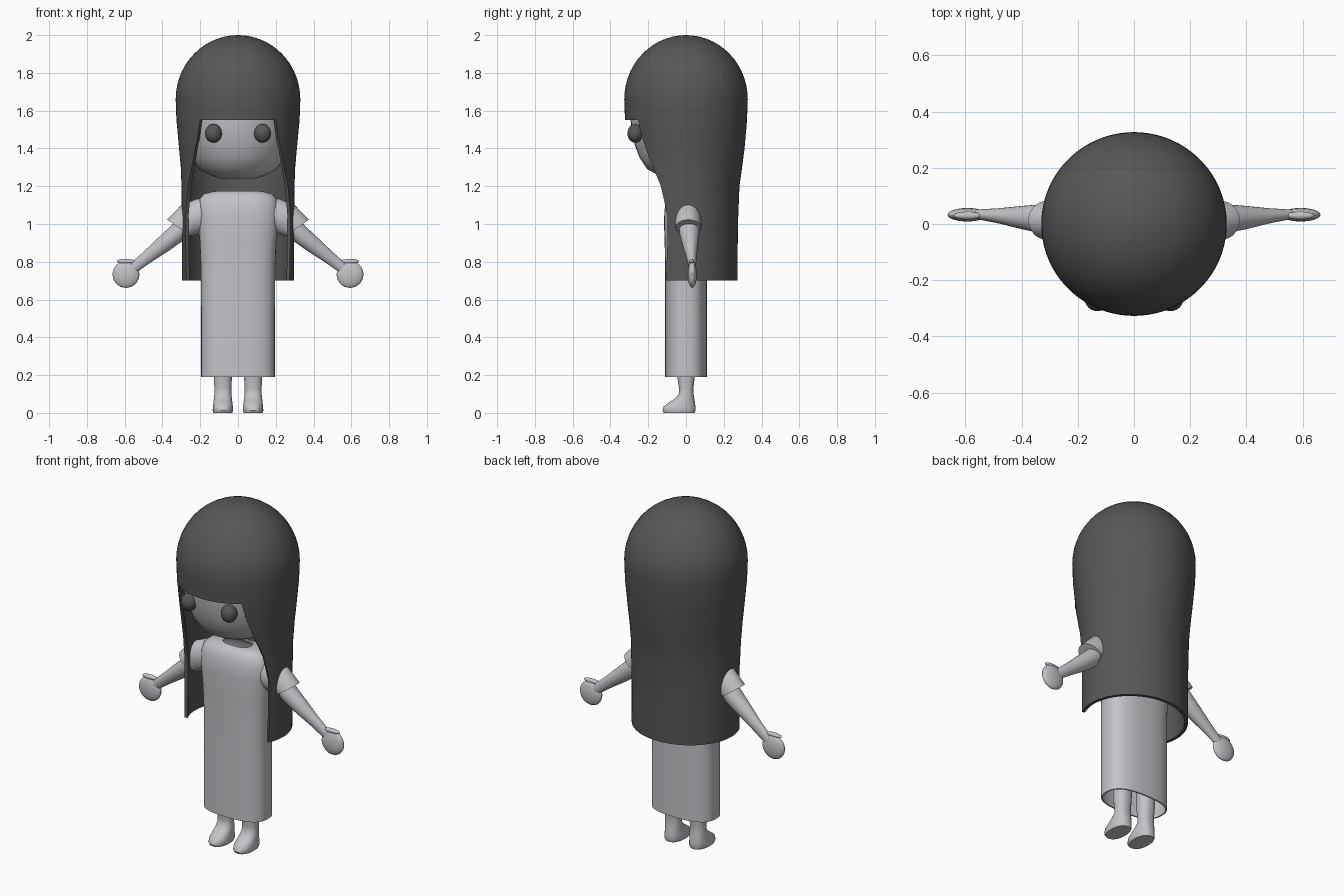
import bpy, bmesh, math
from mathutils import Vector, Matrix

if "Cube" in bpy.data.objects:
    bpy.data.objects.remove(bpy.data.objects["Cube"])


def material(name, rgb):
    m = bpy.data.materials.new(name)
    m.diffuse_color = (*rgb, 1)
    m.use_nodes = True
    m.node_tree.nodes["Principled BSDF"].inputs["Base Color"].default_value = m.diffuse_color
    return m


DARK = material("dark_grey", (0.095, 0.095, 0.095))
PALE = material("pale_lilac_grey", (0.56, 0.54, 0.575))


def finish(name, bm, mat, mirror=False, thick=0, recalc=True):
    if recalc:
        bmesh.ops.recalc_face_normals(bm, faces=bm.faces)
    me = bpy.data.meshes.new(name)
    bm.to_mesh(me)
    bm.free()
    me.materials.append(mat)
    ob = bpy.data.objects.new(name, me)
    bpy.context.collection.objects.link(ob)
    bpy.ops.object.select_all(action='DESELECT')
    bpy.context.view_layer.objects.active = ob
    ob.select_set(True)
    if thick:
        s = ob.modifiers.new("thickness", 'SOLIDIFY')
        s.thickness, s.offset = thick, -1
        bpy.ops.object.modifier_apply(modifier=s.name)
    if mirror:
        m = ob.modifiers.new("mirror", 'MIRROR')
        bpy.ops.object.modifier_apply(modifier=m.name)
    bpy.ops.object.shade_smooth_by_angle(angle=math.radians(42))
    return ob


def loft(name, rings, mat, sides=32, power=2.0, caps=True, **kw):
    """Skin rings given as (centre, half axis u, half axis v)."""
    bm = bmesh.new()
    rows = []
    for c, u, v in rings:
        row = []
        for k in range(sides):
            a = 2 * math.pi * k / sides
            cu, sv = math.cos(a), math.sin(a)
            cu = math.copysign(abs(cu) ** (2 / power), cu)
            sv = math.copysign(abs(sv) ** (2 / power), sv)
            row.append(bm.verts.new(Vector(c) + Vector(u) * cu + Vector(v) * sv))
        rows.append(row)
    for a, b in zip(rows, rows[1:]):
        for k in range(sides):
            n = (k + 1) % sides
            bm.faces.new((a[k], a[n], b[n], b[k]))
    if caps:
        bm.faces.new(rows[0])
        bm.faces.new(rows[-1])
    return finish(name, bm, mat, **kw)


def flat(z, rx, ry, x=0, y=0):
    return ((x, y, z), (rx, 0, 0), (0, ry, 0))


def ellipsoid(name, c, r, mat):
    bm = bmesh.new()
    bmesh.ops.create_uvsphere(bm, u_segments=24, v_segments=16, radius=1,
                              matrix=Matrix.Translation(c) @ Matrix.Diagonal((*r, 1)))
    return finish(name, bm, mat, mirror=True)


def interp(table, z):
    for a, b in zip(table, table[1:]):
        if a[0] >= z >= b[0]:
            t = (a[0] - z) / (a[0] - b[0])
            return [p + (q - p) * t for p, q in zip(a, b)][1:]
    return table[-1][1:]


# Hair: dome, straight fringe and a long open-fronted curtain
FRINGE_Z, SIDE, FRONT = 1.55, 60, 16
rows = []
for i in range(1, 15):
    a = math.radians(90 * i / 14)
    rows.append((1.66 + 0.34 * math.cos(a), 0.33 * math.sin(a), 0.327 * math.sin(a)))
curtain = [(1.66, .33, .327), (1.55, .326, .323), (1.4, .312, .31), (1.3, .303, .297),
           (1.2, .299, .283), (1.0, .297, .275), (.7, .297, .272)]
edge = [(1.55, 38), (1.45, 43), (1.35, 50), (1.2, 62), (1.05, 69), (.9, 69), (.7, 67)]
for z in (1.6, 1.55, 1.5, 1.45, 1.4, 1.35, 1.3, 1.25, 1.2, 1.12, 1.05, 1.0, .9, .8, .7):
    rows.append((z, *interp(curtain, z)))

bm = bmesh.new()
grid = []
for z, rx, ry in rows:
    e = math.radians(38 if z >= FRINGE_Z else interp(edge, z)[0])
    angles = [e + (2 * math.pi - 2 * e) * k / SIDE for k in range(SIDE + 1)]
    if z >= FRINGE_Z:
        angles += [-e + 2 * e * k / FRONT for k in range(1, FRONT)]
    grid.append([bm.verts.new((rx * math.sin(a), -ry * math.cos(a), z)) for a in angles])
for a, b in zip(grid, grid[1:]):
    closed = len(b) > SIDE + 1
    n = len(b)
    for k in range(n if closed else SIDE):
        m = (k + 1) % n
        bm.faces.new((a[k], b[k], b[m], a[m]))
top = bm.verts.new((0, 0, 2))
for k in range(len(grid[0])):
    bm.faces.new((top, grid[0][k], grid[0][(k + 1) % len(grid[0])]))
finish("hair", bm, DARK, thick=0.018, recalc=False)

# Head with flattened chin
loft("head", [flat(z, r, r) for z, r in (
    (1.24, .09), (1.255, .14), (1.29, .205), (1.35, .245), (1.42, .272), (1.5, .289),
    (1.6, .297), (1.7, .292), (1.8, .255), (1.88, .19), (1.93, .10))], PALE, sides=40)

# Eyes
ellipsoid("eyes", (.13, -.268, 1.48), (.045, .042, .05), DARK)

# Long dress with open hem and neck hole
loft("dress", [flat(z, rx, ry) for z, rx, ry in (
    (.19, .195, .11), (.3, .195, .11), (.5, .195, .11), (.75, .196, .11), (.9, .202, .113),
    (1.02, .213, .117), (1.09, .214, .112), (1.135, .203, .099), (1.16, .18, .083),
    (1.173, .13, .066), (1.176, .085, .052))], PALE, sides=48, power=2.6, caps=False, thick=0.008)

# Sleeves
loft("sleeves", [
    ((.12, .005, 1.055), (.01, 0, .09), (0, .075, 0)),
    ((.19, .008, 1.045), (.03, 0, .088), (0, .075, 0)),
    ((.25, .01, 1.025), (.05, 0, .075), (0, .071, 0)),
    ((.313, .013, .98), (.0625, 0, .043), (0, .068, 0))], PALE, mirror=True)

# Arms tapering to the wrist
loft("arms", [((x, y, z), (.66 * r, 0, .75 * r), (0, ry, 0)) for x, y, z, r, ry in (
    (.25, .013, 1.02, .05, .055), (.32, .018, .953, .051, .053), (.40, .023, .888, .044, .041),
    (.48, .029, .825, .034, .027), (.55, .034, .77, .029, .018), (.58, .035, .745, .028, .016))],
    PALE, sides=24, mirror=True)

# Mitten hands and thumbs
ellipsoid("hands", (.593, .033, .733), (.071, .024, .071), PALE)
ellipsoid("thumbs", (.592, .03, .802), (.05, .014, .013), PALE)

# Legs with feet pointing forward
loft("legs", [flat(z, rx, ry, .08, y) for z, rx, ry, y in (
    (0, .05, .082, -.036), (.012, .054, .088, -.037), (.035, .053, .084, -.034),
    (.055, .05, .069, -.022), (.075, .048, .052, -.008), (.1, .045, .039, .001),
    (.13, .045, .038, .001), (.19, .048, .046, 0), (.5, .055, .055, 0))],
    PALE, power=2.3, mirror=True)
